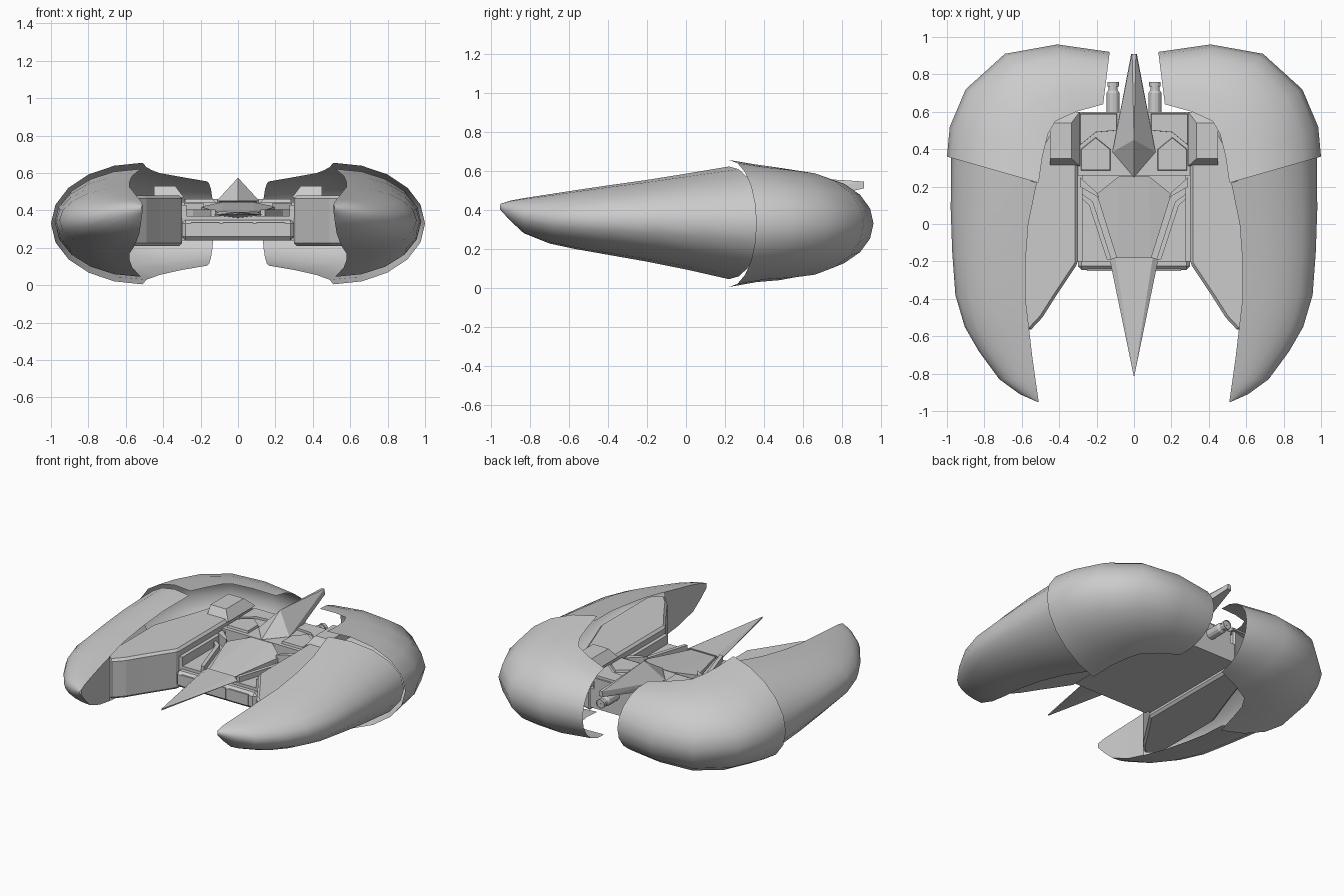
import bpy, bmesh, math
from mathutils import Vector

if "Cube" in bpy.data.objects:
    bpy.data.objects.remove(bpy.data.objects["Cube"])


def finish(name, bm, mirror=False, smooth=False, bevel=0):
    bmesh.ops.recalc_face_normals(bm, faces=bm.faces)
    me = bpy.data.meshes.new(name)
    bm.to_mesh(me)
    bm.free()
    for p in me.polygons:
        p.use_smooth = smooth
    ob = bpy.data.objects.new(name, me)
    bpy.context.collection.objects.link(ob)
    if bevel:
        b = ob.modifiers.new("bevel", "BEVEL")
        b.width, b.segments = bevel, 1
    if mirror:
        ob.modifiers.new("mirror", "MIRROR")
    return ob


def loft(name, rows, **kw):
    bm = bmesh.new()
    vs = [[bm.verts.new(p) for p in r] for r in rows]
    for a, b in zip(vs, vs[1:]):
        for i in range(len(a) - 1):
            bm.faces.new((a[i], a[i + 1], b[i + 1], b[i]))
    return finish(name, bm, **kw)


def prism(name, pts, z0, z1, inset=None, mirror=True, bevel=0):
    """Extruded outline; inset scales the top outline about its middle."""
    bm = bmesh.new()
    c = sum((Vector(p) for p in pts), Vector((0, 0))) / len(pts)
    s = inset or 1
    lo = [bm.verts.new((x, y, z0)) for x, y in pts]
    hi = [bm.verts.new((c.x + (x - c.x) * s, c.y + (y - c.y) * s, z1)) for x, y in pts]
    bm.faces.new(lo[::-1])
    bm.faces.new(hi)
    n = len(pts)
    for i in range(n):
        j = (i + 1) % n
        bm.faces.new((lo[i], lo[j], hi[j], hi[i]))
    return finish(name, bm, mirror=mirror, bevel=bevel)


def rect(x0, x1, y0, y1):
    return [(x0, y0), (x1, y0), (x1, y1), (x0, y1)]


def solid(name, pts, mirror=False):
    bm = bmesh.new()
    for p in pts:
        bm.verts.new(p)
    bmesh.ops.convex_hull(bm, input=bm.verts)
    return finish(name, bm, mirror=mirror)


def c_section(inner, outer, zt, zb, n=10):
    """Half-ellipse rib, open towards the middle of the craft."""
    zc, h = (zt + zb) / 2, (zt - zb) / 2
    out = []
    for i in range(n + 1):
        t = math.pi * i / n
        p = Vector(inner).lerp(Vector(outer), math.sin(t))
        out.append((p.x, p.y, zc + h * math.cos(t)))
    return out


# Front shells: inner x, inner y, outer x, outer y, top z, bottom z
front = [(.51, -.95, .515, -.952, .43, .40), (.517, -.90, .61, -.91, .447, .345),
         (.527, -.83, .72, -.83, .460, .28), (.545, -.70, .83, -.68, .480, .228),
         (.56, -.57, .905, -.55, .500, .20), (.58, -.40, .955, -.38, .525, .17),
         (.58, -.20, .972, -.15, .553, .135), (.565, 0, .98, .08, .585, .095),
         (.52, .22, .978, .38, .622, .045)]
loft("front_shell", [c_section(r[:2], r[2:4], r[4], r[5]) for r in front],
     mirror=True, smooth=True)

# Flat inner plate closing each shell nose
loft("nose_plate", [[(r[0], r[1], r[4]), (r[0], r[1], r[5])] for r in front[:5]], mirror=True)

# Rear shells curl round behind the body
rear = [(.51, .22, 1.0, .36, .655, .005), (.49, .36, .985, .52, .632, .03),
        (.46, .48, .90, .72, .615, .04), (.42, .55, .69, .91, .60, .055),
        (.31, .60, .41, .96, .58, .08), (.165, .64, .13, .92, .555, .105)]
loft("rear_shell", [c_section(r[:2], r[2:4], r[4], r[5]) for r in rear],
     mirror=True, smooth=True)

# Side slabs joining body and shells
prism("side_slab", [(.30, -.21), (.42, -.39), (.49, -.50), (.56, -.575), (.64, -.50),
                    (.64, 0), (.55, .25), (.49, .43), (.42, .56), (.30, .60)],
      .21, .48, bevel=.015)
# Raised side boxes
solid("side_box", [(x, y, .47) for x in (.29, .45) for y in (.31, .60)] +
      [(x, y, .53) for x in (.335, .45) for y in (.35, .54)], mirror=True)

# Central hull and front bumper
prism("hull", rect(-.30, .30, -.20, .60), .24, .37, mirror=False)
prism("bumper", rect(-.30, .30, -.245, -.18), .24, .35, mirror=False, bevel=.02)
for name, x0, x1 in (("middle_panel", -.08, .08), ("left_panel", -.25, -.10),
                     ("right_panel", .10, .25)):
    prism(name, rect(x0, x1, -.25, -.23), .26, .335, mirror=False)

# Rear deck with pointed raised hatches
prism("rear_deck", [(-.30, .26), (-.10, .26), (.10, .26), (.30, .26), (.30, .56), (.27, .60),
                    (-.27, .60), (-.30, .56)], .35, .445, mirror=False)
prism("deck_hatch", [(.125, .285), (.285, .285), (.285, .40), (.205, .465), (.125, .40)],
      .44, .46, inset=.95)
prism("deck_rear_block", [(.09, .50), (.205, .49), (.29, .42), (.29, .59), (.09, .59)],
      .44, .46, inset=.97)

# Cockpit hood and angled frame arms
solid("hood", [(s * x, y, z) for s in (-1, 1) for x, y, z in
               ((.08, .255, .445), (.20, .16, .42), (.09, -.19, .385),
                (.20, .16, .39), (.09, -.19, .37), (.08, .255, .38))])
prism("frame_arm", [(.29, .25), (.20, .17), (.185, .14), (.29, .20)], .36, .44)
prism("frame_strut", [(.29, .17), (.22, .12), (.12, -.19), (.145, -.19), (.24, .10), (.29, .145)],
      .36, .405)
prism("side_rail", rect(.275, .305, -.20, .27), .36, .43)

# Long nose spike
solid("nose_spike", [(-.13, -.19, .375), (.13, -.19, .375), (0, -.82, .38),
                     (0, -.82, .39), (-.10, -.18, .395), (.10, -.18, .395), (0, -.19, .36)])

# Tail fin: faceted pyramid drawn back to a point
solid("tail_fin", [(0, .25, .45), (-.115, .385, .45), (.115, .385, .45), (0, .45, .575),
                   (-.015, .91, .51), (.015, .91, .51), (-.01, .91, .545), (.01, .91, .545),
                   (-.07, .60, .44), (.07, .60, .44)])

# Engine nozzles: stepped turned profile
nozzle = [(.58, .035), (.70, .035), (.715, .025), (.735, .025), (.735, .031), (.758, .031), (.758, 0)]
loft("engine", [[(.112 + r * math.cos(a * math.pi / 6), y, .37 + r * math.sin(a * math.pi / 6))
                 for a in range(13)] for y, r in nozzle[:-1]] , mirror=True)
loft("engine_cap", [[(.112 + r * math.cos(a * math.pi / 6), .75, .37 + r * math.sin(a * math.pi / 6))
                     for a in range(13)] for r in (.03, .002)], mirror=True)
